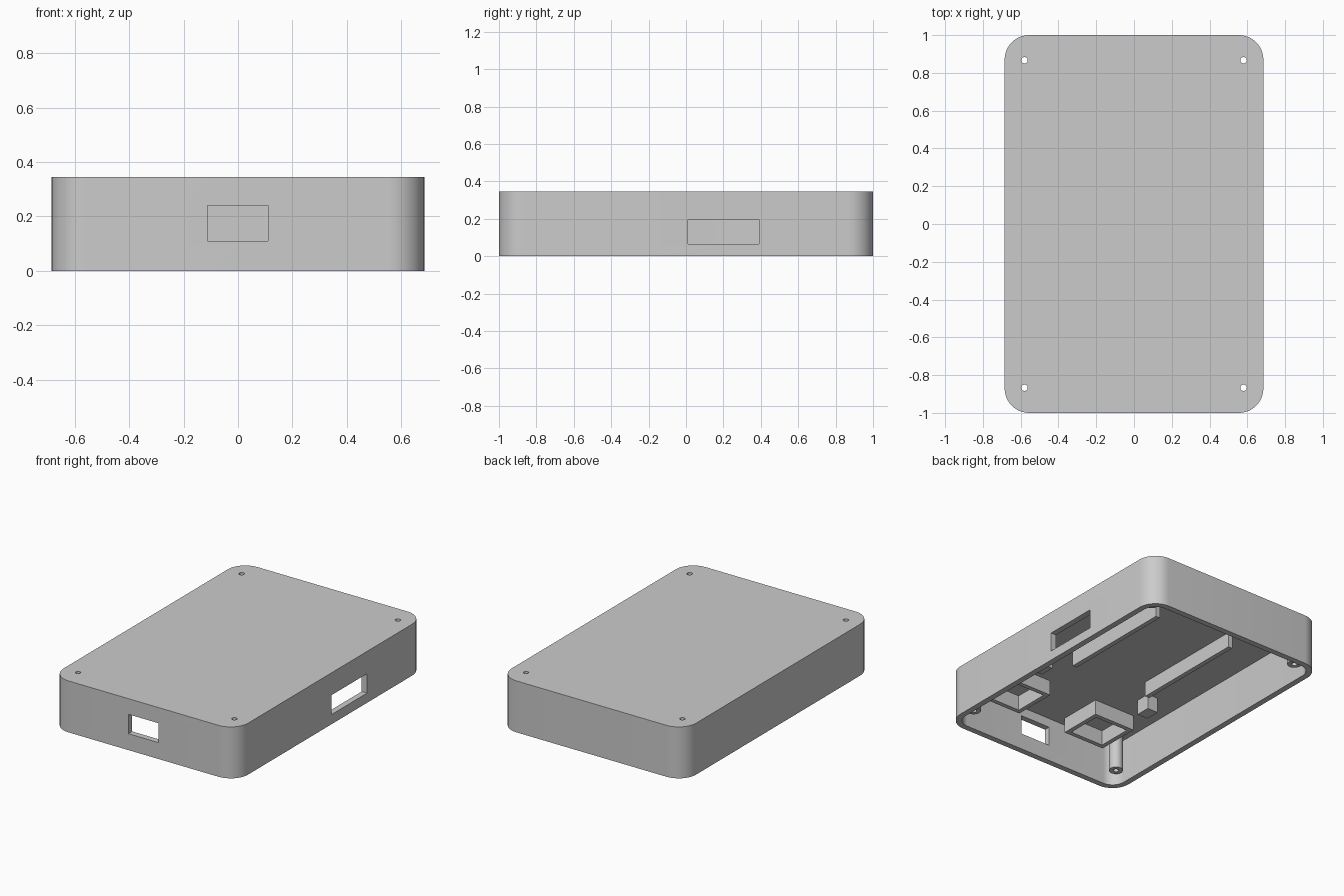
import bpy, bmesh, math
from math import pi, cos, sin

if "Cube" in bpy.data.objects:
    bpy.data.objects.remove(bpy.data.objects["Cube"], do_unlink=True)

W, L, H = 0.685, 1.0, 0.345      # half width, half length, height
WALL, R = 0.04, 0.13             # wall thickness, corner radius
CEIL = 0.302                     # underside of the lid

grey = bpy.data.materials.new("plain grey")
grey.use_nodes = True
grey.diffuse_color = (0.6, 0.6, 0.6, 1)
grey.node_tree.nodes["Principled BSDF"].inputs["Base Color"].default_value = (0.6, 0.6, 0.6, 1)


def rounded_rect(hw, hl, r, seg=12):
    pts = []
    for i, (sx, sy) in enumerate([(1, 1), (-1, 1), (-1, -1), (1, -1)]):
        for k in range(seg + 1):
            a = (i + k / seg) * pi / 2
            pts.append((sx * (hw - r) + r * cos(a), sy * (hl - r) + r * sin(a)))
    return pts


def circle(r, n=32):
    return [(r * cos(2 * pi * k / n), r * sin(2 * pi * k / n)) for k in range(n)]


def prism(name, pts, z0, z1, at=(0, 0)):
    """Extrude a flat outline from z0 up to z1."""
    bm = bmesh.new()
    face = bm.faces.new([bm.verts.new((x + at[0], y + at[1], z0)) for x, y in pts])
    top = bmesh.ops.extrude_face_region(bm, geom=[face])["geom"]
    bmesh.ops.translate(bm, vec=(0, 0, z1 - z0),
                        verts=[v for v in top if isinstance(v, bmesh.types.BMVert)])
    bmesh.ops.recalc_face_normals(bm, faces=bm.faces)
    me = bpy.data.meshes.new(name)
    bm.to_mesh(me)
    bm.free()
    me.materials.append(grey)
    ob = bpy.data.objects.new(name, me)
    bpy.context.collection.objects.link(ob)
    return ob


def box(name, x0, x1, y0, y1, z0, z1):
    return prism(name, [(x0, y0), (x1, y0), (x1, y1), (x0, y1)], z0, z1)


def activate(ob):
    bpy.ops.object.select_all(action='DESELECT')
    ob.select_set(True)
    bpy.context.view_layer.objects.active = ob


def cut(ob, *cutters):
    """Subtract the cutters from a part and delete them."""
    for c in cutters:
        activate(ob)
        m = ob.modifiers.new("cut", 'BOOLEAN')
        m.operation, m.solver, m.object = 'DIFFERENCE', 'EXACT', c
        bpy.ops.object.modifier_apply(modifier=m.name)
        bpy.data.objects.remove(c, do_unlink=True)


def smooth(ob):
    activate(ob)
    bpy.ops.object.shade_smooth_by_angle(angle=math.radians(30))


POSTS = [(sx * 0.58, sy * 0.867) for sx in (1, -1) for sy in (1, -1)]

# Case shell, open underneath, with a port in the front and one in the +x side
case = prism("case_shell", rounded_rect(W, L, R), 0, H)
cut(case,
    prism("cavity", rounded_rect(W - WALL, L - WALL, R - WALL), -0.1, CEIL),
    box("front_port", -0.113, 0.111, -1.1, -0.9, 0.11, 0.24),
    box("side_port", 0.6, 0.8, 0.01, 0.39, 0.065, 0.195),
    *[prism("screw_hole", circle(0.017), 0.2, 0.5, p) for p in POSTS])
smooth(case)

# Screw posts with through holes
for i, p in enumerate(POSTS):
    post = prism(f"screw_post_{i + 1}", circle(0.044), 0.06, CEIL + 0.01, p)
    cut(post, prism("bore", circle(0.017), 0, 0.5, p))
    smooth(post)

# Ribs, square sockets and stop blocks hanging from the lid
RIB_Z = 0.2
for side, s in (("left", 1), ("right", -1)):
    def pair(name, a, b, y0, y1, z0=RIB_Z, z1=CEIL + 0.005):
        x0, x1 = sorted((s * a, s * b))
        return box(name, x0, x1, y0, y1, z0, z1)

    pair(f"{side}_rib", 0.28, 0.312, -0.225, 0.585)
    pair(f"{side}_stop_block", 0.39, 0.47, -0.43, -0.33)
    socket = pair(f"{side}_socket", 0.185, 0.495, -0.895, -0.595)
    cut(socket, pair("socket_hollow", 0.215, 0.465, -0.865, -0.625, 0.1, CEIL))
